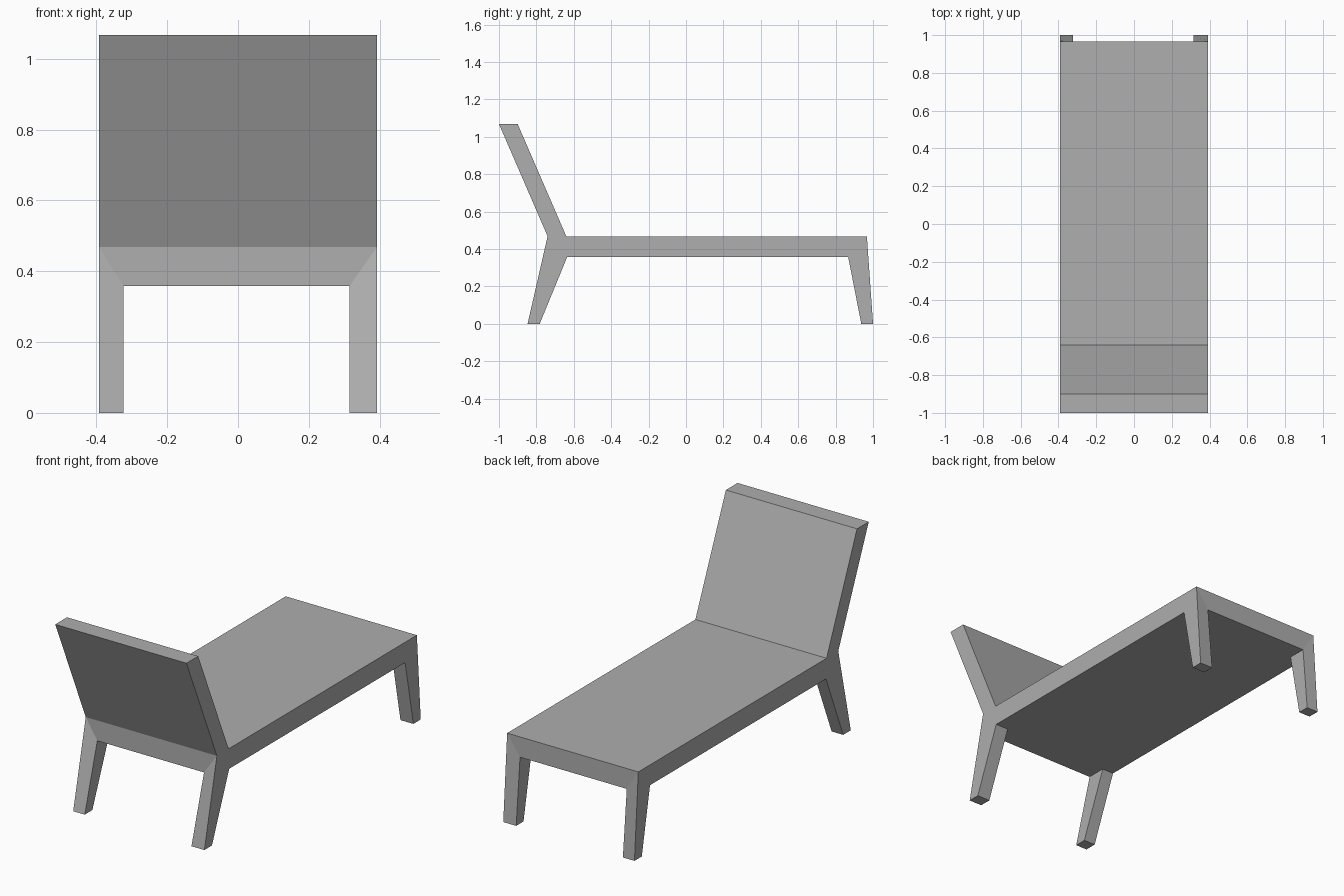
import bpy
import bmesh

cube = bpy.data.objects.get("Cube")
if cube:
    bpy.data.objects.remove(cube, do_unlink=True)

# Main dimensions
HALF_W = 0.392
INNER_LEFT, INNER_RIGHT = 0.315, -0.323
SEAT_TOP, SEAT_BOTTOM = 0.468, 0.358
HEAD_Y, FOOT_Y = -0.74, 0.967

grey = bpy.data.materials.new("medium_grey")
grey.use_nodes = True
grey.diffuse_color = (0.425, 0.425, 0.425, 1)
grey.node_tree.nodes["Principled BSDF"].inputs["Base Color"].default_value = grey.diffuse_color


def loft(name, start, end, cap_end=True):
    """Join two matching loops of points with flat sides."""
    bm = bmesh.new()
    a = [bm.verts.new(p) for p in start]
    b = [bm.verts.new(p) for p in end]
    count = len(a)
    for i in range(count):
        j = (i + 1) % count
        bm.faces.new((a[i], a[j], b[j], b[i]))
    bm.faces.new(a[::-1])
    if cap_end:
        bm.faces.new(b)
    bmesh.ops.recalc_face_normals(bm, faces=bm.faces)
    mesh = bpy.data.meshes.new(name)
    bm.to_mesh(mesh)
    bm.free()
    mesh.materials.append(grey)
    obj = bpy.data.objects.new(name, mesh)
    bpy.context.collection.objects.link(obj)


def side_profile(name, profile):
    """Extrude a side (y, z) profile across the full width."""
    loft(name, [(-HALF_W, y, z) for y, z in profile],
         [(HALF_W, y, z) for y, z in profile])


def leg(name, outer_x, inner_x, edge_y, foot_out, foot_in, top_in):
    """Splayed leg whose open top is mitred into the seat corner."""
    foot = [(outer_x, foot_out, 0), (outer_x, foot_in, 0),
            (inner_x, foot_in, 0), (inner_x, foot_out, 0)]
    top = [(outer_x, edge_y, SEAT_TOP), (outer_x, top_in, SEAT_BOTTOM),
           (inner_x, top_in, SEAT_BOTTOM), (inner_x, edge_y, SEAT_BOTTOM)]
    loft(name, foot, top, cap_end=False)


# Flat lounging surface
side_profile("seat", [(HEAD_Y, SEAT_BOTTOM), (FOOT_Y, SEAT_BOTTOM),
                      (FOOT_Y, SEAT_TOP), (HEAD_Y, SEAT_TOP)])

# Reclined backrest
side_profile("backrest", [(HEAD_Y, SEAT_TOP), (-0.64, SEAT_TOP),
                          (-0.9, 1.068), (-1, 1.068)])

# Four legs
for side, outer, inner in (("left", HALF_W, INNER_LEFT),
                           ("right", -HALF_W, INNER_RIGHT)):
    leg("front_leg_" + side, outer, inner, HEAD_Y, -0.847, -0.782, -0.635)
    leg("back_leg_" + side, outer, inner, FOOT_Y, 1.0, 0.937, 0.867)
